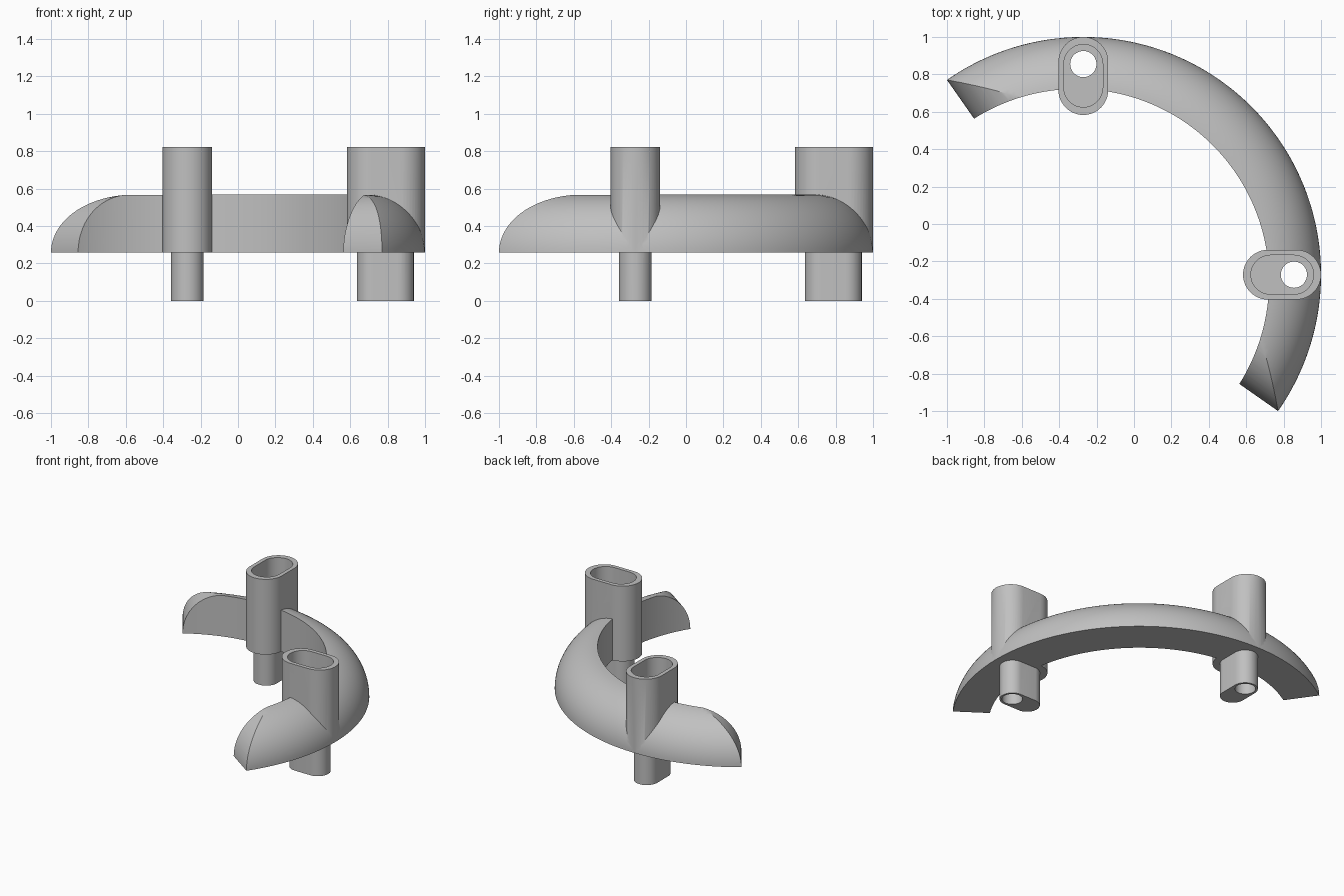
import bpy, bmesh, math
from mathutils import Vector

if "Cube" in bpy.data.objects:
    bpy.data.objects.remove(bpy.data.objects["Cube"])

C = -0.271            # arc centre (x and y)
R = 1.271             # outer radius of the arc
IN_C, IN_R = -0.035, 1.028   # inner wall centre offset and radius
Z0, H = 0.257, 0.312  # underside of the arc, rounding radius
END = math.radians(80)       # half sweep either side of the diagonal
DIAG = math.radians(45)

grey = bpy.data.materials.new("grey")
grey.diffuse_color = (0.53, 0.53, 0.53, 1)
grey.use_nodes = True
grey.node_tree.nodes["Principled BSDF"].inputs["Base Color"].default_value = grey.diffuse_color


def make_object(name, bm):
    bmesh.ops.recalc_face_normals(bm, faces=bm.faces)
    mesh = bpy.data.meshes.new(name)
    bm.to_mesh(mesh)
    bm.free()
    mesh.materials.append(grey)
    obj = bpy.data.objects.new(name, mesh)
    bpy.context.collection.objects.link(obj)
    return obj


def loft(name, loops):
    """Closed solid through a list of matching outlines."""
    bm = bmesh.new()
    rings = [[bm.verts.new(p) for p in loop] for loop in loops]
    n = len(rings[0])
    for a, b in zip(rings, rings[1:]):
        for i in range(n):
            j = (i + 1) % n
            bm.faces.new((a[i], a[j], b[j], b[i]))
    bm.faces.new(rings[0])
    bm.faces.new(rings[-1])
    return make_object(name, bm)


def combine(target, tool, operation):
    mod = target.modifiers.new(operation, 'BOOLEAN')
    mod.operation = operation
    mod.solver = 'EXACT'
    mod.object = tool
    bpy.context.view_layer.objects.active = target
    bpy.ops.object.modifier_apply(modifier=mod.name)
    bpy.data.objects.remove(tool)


def slot(name, width, lo, hi, z_lo, z_hi, swap):
    """Upright prism with two rounded ends; swap turns it across the diagonal."""
    r, n = width / 2, 24
    outline = []
    for k in range(2):
        cy = hi - r if k == 0 else lo + r
        for i in range(n + 1):
            if hi - lo <= width + 1e-6 and i == n:
                continue          # full circle: no doubled points
            a = math.pi * (k + i / n)
            outline.append((C + r * math.cos(a), cy + r * math.sin(a)))
    if swap:
        outline = [(y, x) for x, y in outline]
    return loft(name, [[(x, y, z) for x, y in outline] for z in (z_lo, z_hi)])


# Curved arc: quarter-round outside, upright inner wall, flat underside
sections = []
steps, arc_pts = 120, 20
for s in range(steps + 1):
    th = DIAG + (END + 0.06) * (2 * s / steps - 1)
    u = Vector((math.cos(th), math.sin(th)))
    off = Vector((IN_C, IN_C))
    along = u.dot(off)
    r_in = along + math.sqrt(along ** 2 - off.dot(off) + IN_R ** 2)
    a_max = math.acos(1 - (R - r_in) / H)
    pts = []
    for i in range(arc_pts + 1):
        a = a_max * i / arc_pts
        pts.append((R - H * (1 - math.cos(a)), Z0 + H * math.sin(a)))
    pts.append((r_in, Z0))
    sections.append([(C + r * u.x, C + r * u.y, z) for r, z in pts])
body = loft("curved_bracket", sections)

# Round both ends of the arc down to the underside
for side in (-1, 1):
    th = DIAG + side * END
    u = Vector((math.cos(th), math.sin(th)))
    t = Vector((math.sin(th), -math.cos(th))) * side   # points into the arc
    prof = [(-0.25, 0.8), (-0.25, 0.1), (0, 0.1)]
    for i in range(25):
        a = math.pi / 2 * i / 24
        prof.append((H * (1 - math.cos(a)), Z0 + H * math.sin(a)))
    prof.append((H, 0.8))
    cutter = loft("end_cutter", [
        [(C + r * u.x + d * t.x, C + r * u.y + d * t.y, z) for d, z in prof]
        for r in (0.8, 1.5)])
    combine(body, cutter, 'DIFFERENCE')

# Two hollow posts with pegs beneath
for swap in (False, True):
    combine(body, slot("post", 0.266, 0.583, 1.0, Z0, 0.822, swap), 'UNION')
    combine(body, slot("peg", 0.174, 0.636, 0.94, 0.0, 0.29, swap), 'UNION')
    combine(body, slot("pocket", 0.208, 0.625, 0.96, 0.30, 0.95, swap), 'DIFFERENCE')
    combine(body, slot("peg_hole", 0.14, 0.785, 0.925, -0.1, 0.4, swap), 'DIFFERENCE')

bpy.ops.object.select_all(action='DESELECT')
body.select_set(True)
bpy.context.view_layer.objects.active = body
bpy.ops.object.shade_smooth_by_angle(angle=math.radians(30))
